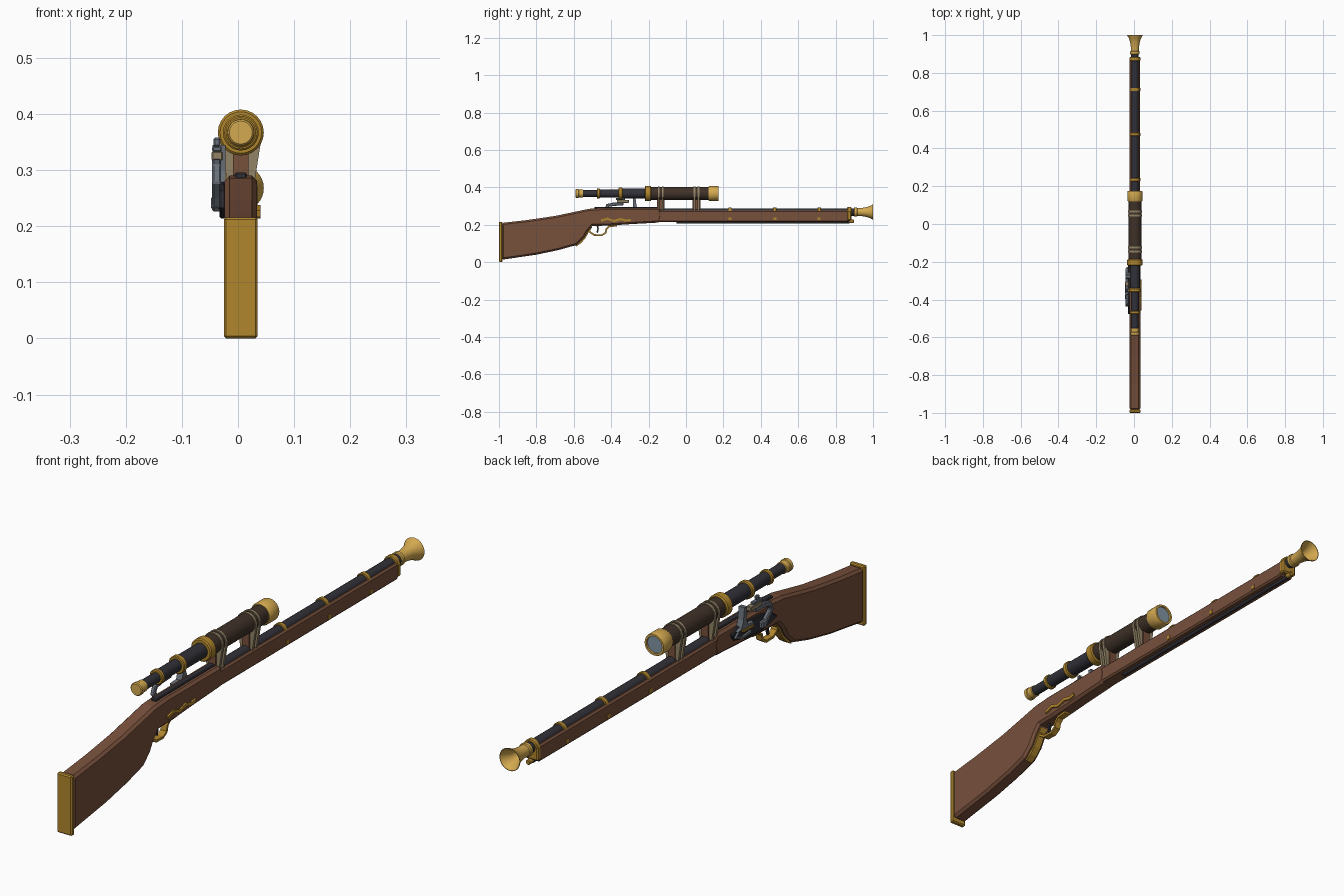
import bpy, bmesh, math
from mathutils import Vector

cube = bpy.data.objects.get("Cube")
if cube:
    bpy.data.objects.remove(cube, do_unlink=True)

CX = 0.005          # centre plane of the stock
SCOPE_Z, BARREL_Z = 0.367, 0.268


def material(name, rgb):
    m = bpy.data.materials.new(name)
    m.use_nodes = True
    m.diffuse_color = (*rgb, 1)
    m.node_tree.nodes["Principled BSDF"].inputs["Base Color"].default_value = (*rgb, 1)
    return m


WOOD = material("walnut_wood", (0.185, 0.08, 0.044))
BRASS = material("dark_brass", (0.44, 0.24, 0.027))
GOLD = material("light_brass", (0.66, 0.40, 0.08))
DARK = material("blued_steel", (0.03, 0.03, 0.039))
LEATHER = material("brown_leather", (0.05, 0.031, 0.021))
STRAP = material("tan_strap", (0.29, 0.23, 0.135))
STEEL = material("grey_steel", (0.14, 0.16, 0.19))
GLASS = material("lens_glass", (0.22, 0.30, 0.37))


def finish(name, bm, mat, bevel=0, smooth=False):
    bmesh.ops.recalc_face_normals(bm, faces=bm.faces)
    me = bpy.data.meshes.new(name)
    bm.to_mesh(me)
    bm.free()
    me.materials.append(mat)
    ob = bpy.data.objects.new(name, me)
    bpy.context.collection.objects.link(ob)
    if bevel:
        mod = ob.modifiers.new("chamfer", "BEVEL")
        mod.width, mod.segments = bevel, 1
        mod.limit_method, mod.angle_limit = "ANGLE", math.radians(50)
    if smooth:
        bpy.ops.object.select_all(action="DESELECT")
        ob.select_set(True)
        bpy.context.view_layer.objects.active = ob
        bpy.ops.object.shade_smooth_by_angle(angle=math.radians(35))
    return ob


def prism(name, pts, lo, hi, mat, axis="X", bevel=0):
    """Extrude a (y, z) outline along X, or an (x, z) outline along Y."""
    bm = bmesh.new()
    place = (lambda p, t: (t, *p)) if axis == "X" else (lambda p, t: (p[0], t, p[1]))
    face = bm.faces.new([bm.verts.new(place(p, lo)) for p in pts])
    ext = bmesh.ops.extrude_face_region(bm, geom=[face])
    step = Vector(place((0, 0), hi - lo))
    bmesh.ops.translate(bm, vec=step, verts=[v for v in ext["geom"] if isinstance(v, bmesh.types.BMVert)])
    return finish(name, bm, mat, bevel)


def box(name, x, y, z, mat, bevel=0):
    pts = [(y[0], z[0]), (y[1], z[0]), (y[1], z[1]), (y[0], z[1])]
    return prism(name, pts, x[0], x[1], mat, bevel=bevel)


def ribbon(path, thick):
    """Outline of a strip of even thickness along a path."""
    p = [Vector(q) for q in path]
    left, right = [], []
    for i, q in enumerate(p):
        d = (p[min(i + 1, len(p) - 1)] - p[max(i - 1, 0)]).normalized()
        n = Vector((-d.y, d.x)) * thick / 2
        left.append(q + n)
        right.append(q - n)
    return left + right[::-1]


def lathe(name, profile, z, mat, x=CX, sides=24):
    """Revolve (y, radius) points about an axis parallel to Y."""
    bm = bmesh.new()
    verts = [bm.verts.new((x, y, z + r)) for y, r in profile]
    edges = [bm.edges.new(e) for e in zip(verts, verts[1:])]
    bmesh.ops.spin(bm, geom=verts + edges, cent=(x, 0, z), axis=(0, 1, 0),
                   angle=math.tau, steps=sides, use_merge=True)
    bmesh.ops.remove_doubles(bm, verts=bm.verts, dist=1e-5)
    return finish(name, bm, mat, smooth=True)


def rod(name, y0, y1, r, z, mat, edge=0.0, **kw):
    pts = [(y0, 0), (y0, r - edge), (y0 + edge, r), (y1 - edge, r), (y1, r - edge), (y1, 0)]
    return lathe(name, pts, z, mat, **kw)


def sides(w):
    return (CX - w, CX + w)


# Stock, fore-end and butt plate
stock = [(-0.985, 0.21), (-0.85, 0.225), (-0.7, 0.247), (-0.6, 0.268), (-0.52, 0.285),
         (-0.45, 0.29), (-0.14, 0.29), (-0.13, 0.25), (-0.14, 0.212), (-0.3, 0.203),
         (-0.42, 0.195), (-0.5, 0.194), (-0.525, 0.165), (-0.545, 0.13), (-0.585, 0.092),
         (-0.68, 0.065), (-0.8, 0.04), (-0.985, 0.013)]
prism("stock", stock, *sides(0.029), WOOD, bevel=0.009)
box("fore_end", sides(0.028), (-0.15, 0.87), (0.215, 0.276), WOOD, bevel=0.006)
box("butt_plate", sides(0.03), (-1.0, -0.982), (0, 0.216), BRASS, bevel=0.004)

# Barrel, tang and ramrod
rod("barrel", -0.16, 0.93, 0.02, BARREL_Z, DARK, edge=0.001)
box("tang", sides(0.011), (-0.49, -0.13), (0.28, 0.296), DARK, bevel=0.003)
rod("ramrod", -0.05, 0.875, 0.009, 0.216, DARK, sides=12)
rod("ramrod_tip", 0.872, 0.897, 0.009, 0.218, BRASS, edge=0.002, sides=12)

# Barrel bands with side pins
for i, y in enumerate((0.235, 0.475, 0.712)):
    rod(f"barrel_band_{i}", y - 0.009, y + 0.009, 0.025, BARREL_Z, BRASS, edge=0.002)
    box(f"band_pin_{i}", sides(0.0295), (y - 0.008, y + 0.008), (0.225, 0.24), BRASS)

# Muzzle fittings and flared bell
box("muzzle_cap", sides(0.03), (0.862, 0.884), (0.224, 0.275), BRASS, bevel=0.005)
rod("muzzle_cap_ring", 0.862, 0.884, 0.027, BARREL_Z, BRASS, edge=0.003)
rod("bell_collar", 0.898, 0.916, 0.025, BARREL_Z, GOLD, edge=0.003)
bell = [(0.912, 0.021), (0.935, 0.0215), (0.955, 0.024), (0.972, 0.028), (0.987, 0.034),
        (0.997, 0.040), (1.0, 0.041), (1.0, 0.039), (0.985, 0.030), (0.965, 0.022),
        (0.94, 0.016), (0.925, 0.013)]
lathe("muzzle_bell", bell, BARREL_Z, GOLD, sides=32)

# Telescope tube sections, from eyepiece to lens
for name, y0, y1, r, mat, edge in (
        ("eyepiece_rim", -0.59, -0.572, 0.0235, GOLD, 0.003),
        ("eyepiece", -0.575, -0.55, 0.021, GOLD, 0.002),
        ("tube_rear", -0.555, -0.47, 0.018, DARK, 0),
        ("ring_rear", -0.476, -0.46, 0.027, BRASS, 0.003),
        ("tube_middle", -0.465, -0.35, 0.022, DARK, 0),
        ("ring_middle", -0.36, -0.34, 0.032, BRASS, 0.003),
        ("tube_front", -0.345, -0.21, 0.027, DARK, 0),
        ("ring_front", -0.22, -0.186, 0.041, BRASS, 0.004),
        ("leather_tube", -0.19, 0.13, 0.034, LEATHER, 0)):
    rod("scope_" + name, y0, y1, r, SCOPE_Z, mat, edge=edge)
hood = [(0.12, 0.03), (0.12, 0.037), (0.125, 0.04), (0.17, 0.04), (0.175, 0.038), (0.175, 0.031), (0.16, 0.031)]
lathe("scope_lens_hood", hood, SCOPE_Z, GOLD)
rod("scope_lens", 0.15, 0.168, 0.0315, SCOPE_Z, GLASS)

# Scope mounts: wooden post with two strap plates around the tube
arc = [(CX + 0.038 * math.cos(a), SCOPE_Z + 0.038 * math.sin(a))
       for a in (math.radians(-10 + 20 * k) for k in range(11))]
strap = [(CX + 0.023, 0.27)] + arc + [(CX - 0.023, 0.27)]
for label, y in (("rear", -0.135), ("front", 0.056)):
    box(f"mount_post_{label}", sides(0.014), (y - 0.021, y + 0.021), (0.27, 0.35), WOOD)
    for k, off in enumerate((-0.011, 0.011)):
        prism(f"mount_strap_{label}_{k}", strap, y + off - 0.005, y + off + 0.005, STRAP, "Y")

# Trigger, guard and grip plate
guard = [(-0.525, 0.19), (-0.513, 0.16), (-0.49, 0.145), (-0.45, 0.144), (-0.43, 0.157),
         (-0.425, 0.178), (-0.41, 0.192), (-0.37, 0.195)]
prism("trigger_guard", ribbon(guard, 0.009), *sides(0.012), BRASS)
grip = [(-0.59, 0.088), (-0.565, 0.104), (-0.543, 0.128), (-0.524, 0.162), (-0.505, 0.19)]
prism("grip_plate", ribbon(grip, 0.009), *sides(0.014), BRASS)
trigger = [(-0.475, 0.2), (-0.47, 0.178), (-0.475, 0.158)]
prism("trigger", ribbon(trigger, 0.008), *sides(0.004), DARK)

# Ornamental side plate on the left flank
wave = [(-0.455, 0.222), (-0.42, 0.232), (-0.385, 0.22), (-0.35, 0.23), (-0.32, 0.222), (-0.295, 0.226)]
prism("side_plate", ribbon(wave, 0.012), CX + 0.028, CX + 0.035, BRASS)

# Flintlock on the right flank
plate = [(-0.48, 0.232), (-0.44, 0.262), (-0.38, 0.275), (-0.25, 0.28), (-0.215, 0.262),
         (-0.23, 0.238), (-0.3, 0.22), (-0.4, 0.214)]
prism("lock_plate", plate, -0.033, -0.022, DARK, bevel=0.003)
cock = [(-0.385, 0.23), (-0.405, 0.255), (-0.43, 0.28), (-0.42, 0.303), (-0.385, 0.31), (-0.335, 0.312)]
prism("hammer", ribbon(cock, 0.018), -0.046, -0.03, STEEL, bevel=0.003)
box("hammer_pivot", (-0.048, -0.03), (-0.4, -0.37), (0.228, 0.255), STEEL, bevel=0.005)
box("flint", (-0.047, -0.027), (-0.37, -0.305), (0.317, 0.333), STRAP, bevel=0.002)
box("hammer_jaw", (-0.046, -0.029), (-0.375, -0.325), (0.333, 0.342), STEEL, bevel=0.002)
box("jaw_screw", (-0.044, -0.031), (-0.36, -0.345), (0.342, 0.358), STEEL, bevel=0.003)
box("priming_pan", (-0.044, -0.024), (-0.33, -0.27), (0.252, 0.268), BRASS, bevel=0.004)
frizzen = [(-0.325, 0.275), (-0.29, 0.277), (-0.282, 0.3), (-0.285, 0.345), (-0.27, 0.345),
           (-0.264, 0.3), (-0.255, 0.276), (-0.235, 0.268), (-0.325, 0.267)]
prism("frizzen", frizzen, -0.045, -0.022, STEEL)
spring = [(-0.32, 0.24), (-0.27, 0.235), (-0.23, 0.25), (-0.25, 0.262)]
prism("frizzen_spring", ribbon(spring, 0.008), -0.04, -0.03, STEEL)
